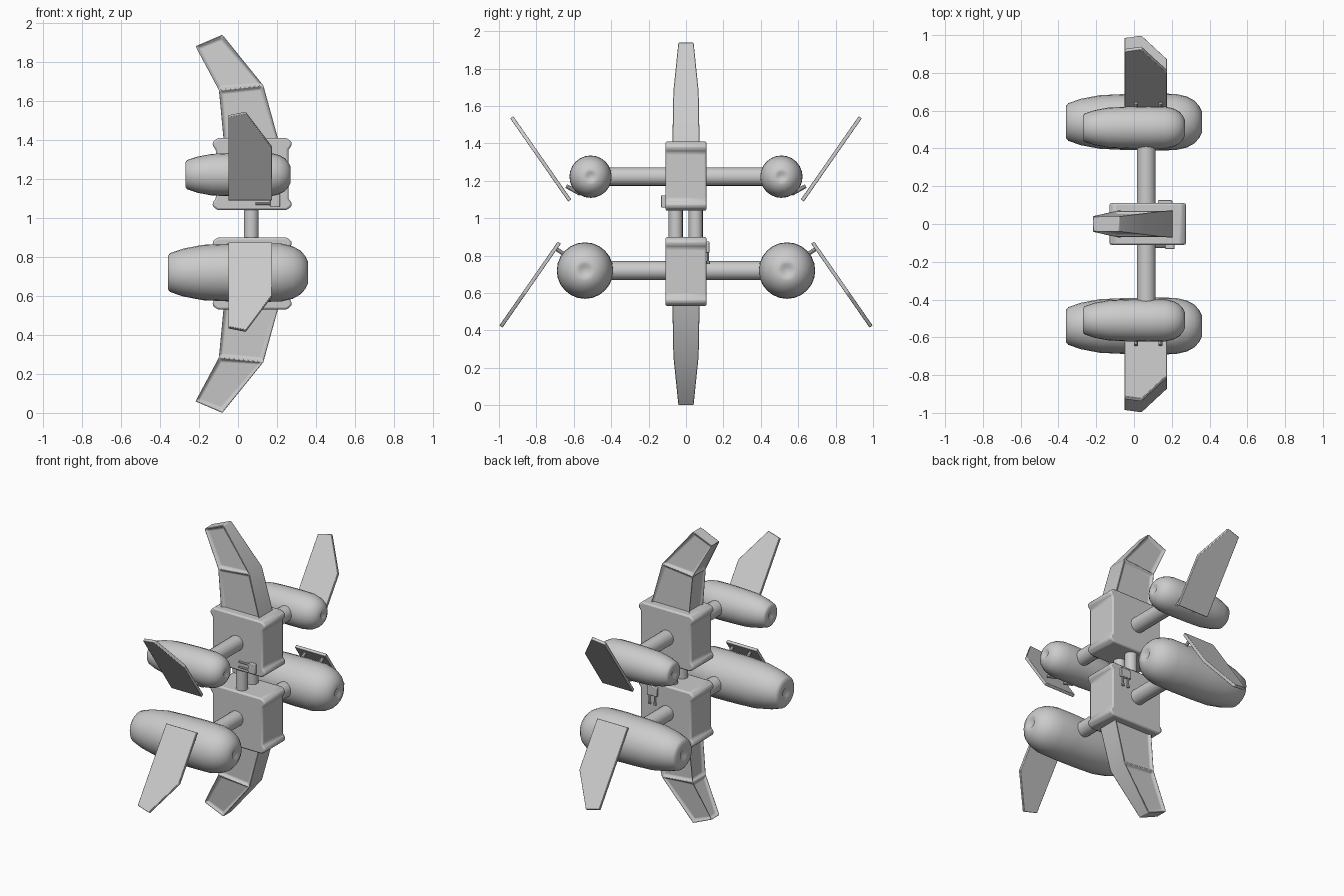
import bpy, bmesh, math
from mathutils import Vector

if "Cube" in bpy.data.objects:
    bpy.data.objects.remove(bpy.data.objects["Cube"])


def finish(name, bm, bevel=0.0, angle=35, segs=2):
    bmesh.ops.recalc_face_normals(bm, faces=bm.faces)
    me = bpy.data.meshes.new(name)
    bm.to_mesh(me)
    bm.free()
    ob = bpy.data.objects.new(name, me)
    bpy.context.collection.objects.link(ob)
    if bevel:
        mod = ob.modifiers.new("bevel", 'BEVEL')
        mod.width, mod.segments = bevel, segs
        mod.limit_method = 'ANGLE'
        mod.angle_limit = math.radians(25)
    bpy.ops.object.select_all(action='DESELECT')
    ob.select_set(True)
    bpy.context.view_layer.objects.active = ob
    bpy.ops.object.shade_smooth_by_angle(angle=math.radians(angle))
    return ob


def prism(name, pts, offset, bevel=0.0):
    """Extrude a closed outline along an offset."""
    bm = bmesh.new()
    f = bm.faces.new([bm.verts.new(p) for p in pts])
    ext = bmesh.ops.extrude_face_region(bm, geom=[f])
    bmesh.ops.translate(bm, vec=offset,
                        verts=[v for v in ext['geom'] if isinstance(v, bmesh.types.BMVert)])
    return finish(name, bm, bevel)


def box(name, c, s, bevel=0.0):
    x, y, z = c
    a, b, h = (v / 2 for v in s)
    pts = [(x - a, y - b, z - h), (x + a, y - b, z - h), (x + a, y + b, z - h), (x - a, y + b, z - h)]
    return prism(name, pts, (0, 0, 2 * h), bevel)


def rod(name, p, q, r, segs=16):
    p, q = Vector(p), Vector(q)
    bm = bmesh.new()
    bmesh.ops.create_cone(bm, cap_ends=True, segments=segs, radius1=r, radius2=r, depth=(q - p).length)
    rot = (q - p).to_track_quat('Z', 'Y').to_matrix().to_4x4()
    bmesh.ops.transform(bm, matrix=rot, verts=bm.verts)
    bmesh.ops.translate(bm, vec=(p + q) / 2, verts=bm.verts)
    return finish(name, bm)


# Pod profile: (x, radius), with a dimple at each end
POD = [(-.35, 0), (-.35, .02), (-.36, .035), (-.36, .085), (-.348, .1), (-.28, .123), (-.18, .142),
       (-.05, .148), (.1, .151), (.22, .149), (.28, .135), (.32, .113), (.345, .085), (.36, .055),
       (.36, .035), (.35, .02), (.35, 0)]


def pod(name, y, z, k, segs=24):
    bm = bmesh.new()
    rings = []
    for x, r in POD:
        n = segs if r else 1
        rings.append([bm.verts.new((x * k, y + r * k * math.cos(2 * math.pi * i / segs),
                                    z + r * k * math.sin(2 * math.pi * i / segs))) for i in range(n)])
    for a, b in zip(rings, rings[1:]):
        for i in range(segs):
            j = (i + 1) % segs
            vs = [a[i % len(a)], a[j % len(a)], b[j % len(b)], b[i % len(b)]]
            bm.faces.new(list(dict.fromkeys(vs)))
    return finish(name, bm, angle=50)


def fin(name, flip):
    """Bent tail fin with recessed panels on the sides and the inner edge."""
    # stations: inner x, z; outer x, z; half thickness
    stations = [(-.075, 1.39, .21, 1.39, .075), (-.1, 1.655, .13, 1.68, .07), (-.22, 1.88, -.08, 1.94, .043)]
    bm = bmesh.new()
    rings, panels = [], []
    for xa, za, xb, zb, h in stations:
        za, zb = (1.94 - za, 1.94 - zb) if flip else (za, zb)
        rings.append([bm.verts.new(p) for p in
                      ((xa, -h, za), (xb, -h, zb), (xb, h, zb), (xa, h, za))])
    for a, b in zip(rings, rings[1:]):
        for i in range(4):
            f = bm.faces.new((a[i], a[(i + 1) % 4], b[(i + 1) % 4], b[i]))
            if i != 1:
                panels.append(f)
    bm.faces.new(rings[0])
    bm.faces.new(rings[-1])
    bmesh.ops.recalc_face_normals(bm, faces=bm.faces)
    bmesh.ops.inset_individual(bm, faces=panels, thickness=.024, depth=-.016)
    return finish(name, bm, bevel=.005)


def blade(name, side, root, tip):
    """Flat angled wing; root and tip are (y, z) ends of its centre line."""
    a = Vector((0, side * root[0], root[1]))
    d = Vector((0, side * tip[0], tip[1])) - a
    n = Vector((0, -d.z, d.y)).normalized() * .02
    outline = [(-.05, 0), (.175, 0), (.175, .6), (.04, 1), (-.05, .96)]
    return prism(name, [a + d * v + Vector((u, 0, 0)) - n / 2 for u, v in outline], n, .003)


# Two body blocks, each with shallow recesses on the x ends
for level, z in (("lower", .53), ("upper", 1.04)):
    right = [(.25, 0), (.275, .02), (.275, .04), (.258, .06), (.258, .31), (.275, .33), (.275, .35), (.25, .37)]
    left = [(.145 - x, h) for x, h in reversed(right)]
    prism(level + "_body", [(x, -.11, z + h) for x, h in right + left], (0, .22, 0), .012)

# Posts joining the bodies
for i, y in enumerate((-.055, .052)):
    rod(f"joining_post_{i}", (.068, y, .88), (.068, y, 1.06), .038)

fin("upper_fin", False)
fin("lower_fin", True)

# Pods with their arms, wings and wing pins, on both sides
levels = (("lower", .54, .72, 1.0, (.677, .87), (.99, .42), (.64, .80), (.70, .84)),
          ("upper", .51, 1.222, .75, (.622, 1.095), (.932, 1.54), (.565, 1.13), (.64, 1.172)))
for level, y, z, k, root, tip, p, q in levels:
    for side, s in (("front", -1), ("back", 1)):
        tag = f"{level}_{side}"
        pod(tag + "_pod", s * y, z, k)
        rod(tag + "_arm", (.065, s * .09, z), (.065, s * (y - .08), z), .05)
        blade(tag + "_wing", s, root, tip)
        for i, x in enumerate((.01, .14)):
            rod(f"{tag}_wing_pin_{i}", (x, s * p[0], p[1]), (x, s * q[0], q[1]), .011, 10)

# Small plug on the front of the upper body, prongs pointing sideways
box("front_plug", (.19, -.118, 1.09), (.05, .03, .065), .004)
for i, z in enumerate((1.073, 1.107)):
    rod(f"front_plug_prong_{i}", (.17, -.119, z), (.09, -.119, z), .007, 8)

# Small plug on the back of the lower body, prongs pointing down
box("back_plug", (.165, .115, .845), (.075, .022, .06), .004)
for i, x in enumerate((.145, .185)):
    rod(f"back_plug_prong_{i}", (x, .118, .83), (x, .118, .765), .006, 8)
    rod(f"back_plug_tip_{i}", (x, .118, .77), (x, .118, .755), .009, 8)
